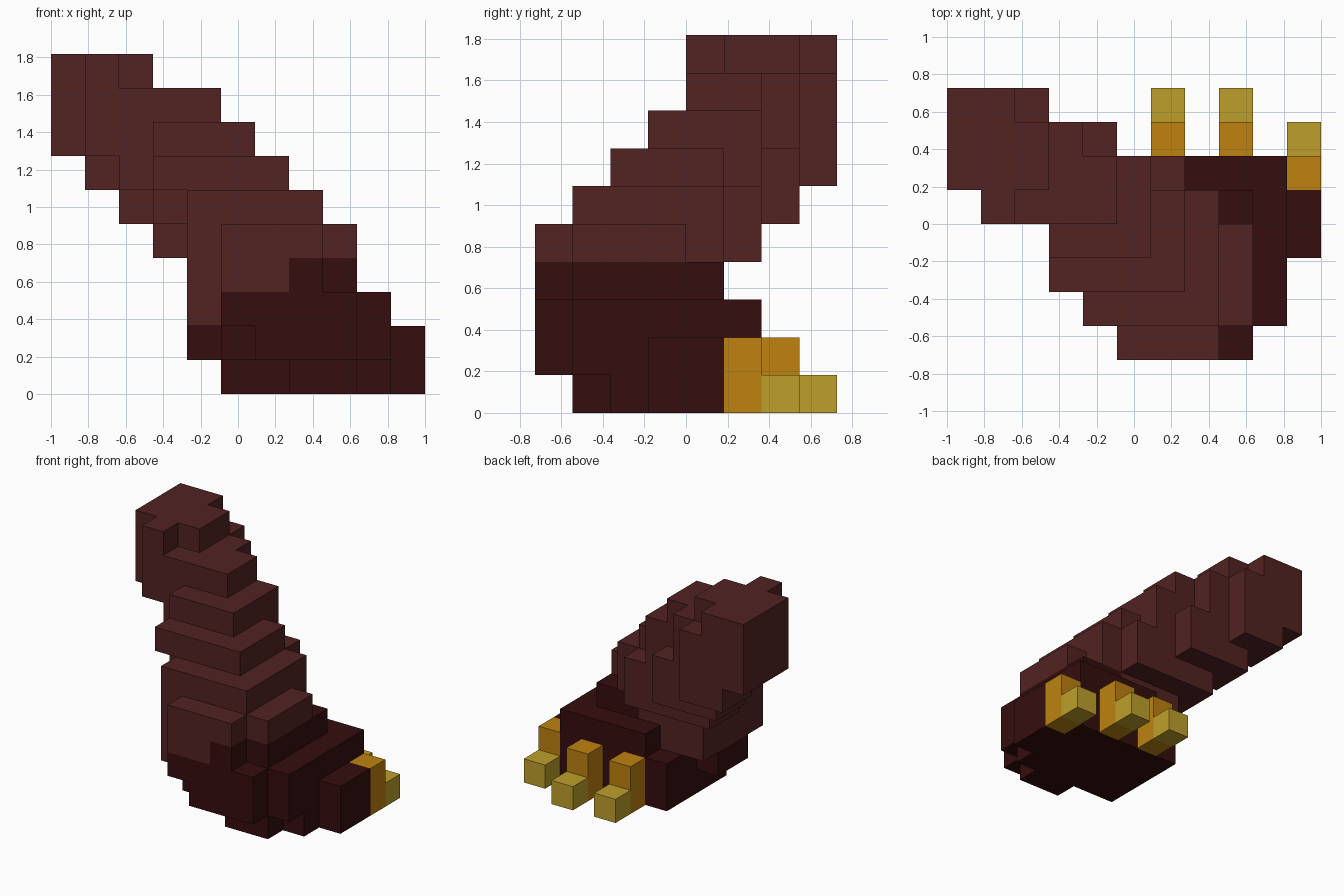
import bpy
import bmesh
from itertools import product
from mathutils import Vector

default_cube = bpy.data.objects.get("Cube")
if default_cube:
    bpy.data.objects.remove(default_cube, do_unlink=True)

UNIT = 2 / 11                      # edge length of one block
CENTRE = Vector((5.5, 4, 0))       # block coordinates of the model centre


def make_material(name, red, green, blue):
    material = bpy.data.materials.new(name)
    material.use_nodes = True
    colour = (red, green, blue, 1)
    material.diffuse_color = colour
    shader = material.node_tree.nodes["Principled BSDF"]
    shader.inputs["Base Color"].default_value = colour
    shader.inputs["Roughness"].default_value = 0.9
    return material


brown = make_material("reddish brown", .084, .016, .016)
dark = make_material("dark maroon", .036, .004, .004)
orange = make_material("orange", .515, .223, .005)
yellow = make_material("yellow", .515, .352, .025)


def fill(boxes):
    """Set of unit blocks covered by boxes given as x, y and z ranges."""
    cells = set()
    for x0, x1, y0, y1, z0, z1 in boxes:
        cells.update(product(range(x0, x1), range(y0, y1), range(z0, z1)))
    return cells


def build_part(name, cells, material, occupied):
    """Outer skin of a group of blocks, with flat areas merged."""
    bm = bmesh.new()
    for cell in cells:
        middle = Vector(cell) + Vector((.5, .5, .5))
        for axis, sign in product(range(3), (-1, 1)):
            normal = Vector((0, 0, 0))
            normal[axis] = sign
            neighbour = tuple(int(c + n) for c, n in zip(cell, normal))
            if neighbour in occupied:
                continue
            side = Vector((0, 0, 0))
            side[(axis + 1) % 3] = .5
            up = normal.cross(side)
            face_middle = middle + normal / 2
            corners = (-side - up, side - up, side + up, up - side)
            bm.faces.new([bm.verts.new((face_middle + c - CENTRE) * UNIT)
                          for c in corners])
    bmesh.ops.remove_doubles(bm, verts=bm.verts, dist=UNIT / 100)
    bmesh.ops.dissolve_limit(bm, angle_limit=.01, verts=bm.verts, edges=bm.edges)
    mesh = bpy.data.meshes.new(name)
    bm.to_mesh(mesh)
    bm.free()
    mesh.materials.append(material)
    part = bpy.data.objects.new(name, mesh)
    bpy.context.collection.objects.link(part)


# Stepped leg, leaning back and sideways from the foot
upper_leg = fill([
    (0, 2, 5, 8, 7, 10), (2, 3, 5, 7, 7, 10), (2, 3, 7, 8, 7, 9),
    (1, 2, 4, 5, 7, 10), (1, 3, 6, 8, 6, 7), (2, 5, 4, 6, 6, 9),
    (3, 4, 6, 7, 5, 9), (4, 5, 6, 7, 5, 7), (2, 5, 5, 7, 5, 6),
    (3, 6, 3, 6, 5, 8),
])
lower_leg = fill([
    (3, 7, 2, 5, 6, 7), (4, 8, 1, 5, 4, 6), (3, 7, 4, 6, 4, 6),
    (5, 8, 0, 1, 4, 5), (8, 9, 1, 4, 4, 5), (4, 7, 1, 5, 3, 4),
    (5, 7, 0, 1, 3, 4), (4, 6, 1, 5, 2, 3),
]) - upper_leg

# Dark foot
foot = fill([
    (7, 9, 1, 5, 3, 4), (7, 8, 0, 1, 3, 4), (5, 9, 0, 1, 2, 3),
    (6, 10, 1, 6, 1, 3), (6, 9, 0, 1, 1, 2), (5, 6, 1, 6, 1, 2),
    (4, 5, 2, 4, 1, 2), (10, 11, 3, 5, 0, 2), (5, 10, 2, 6, 0, 1),
    (7, 9, 1, 2, 0, 1),
])

parts = [("upper_leg", upper_leg, brown), ("lower_leg", lower_leg, brown),
         ("foot", foot, dark)]

# Three toes, each a tall base with a low claw behind it
for label, x, y in (("right", 6, 6), ("middle", 8, 6), ("left", 10, 5)):
    toe = fill([(x, x + 1, y, y + 1, 0, 2)])
    claw = fill([(x, x + 1, y + 1, y + 2, 0, 1)])
    parts.append((label + "_toe", toe, orange))
    parts.append((label + "_claw", claw, yellow))

occupied = set().union(*(cells for _, cells, _ in parts))
for name, cells, material in parts:
    build_part(name, cells, material, occupied)
